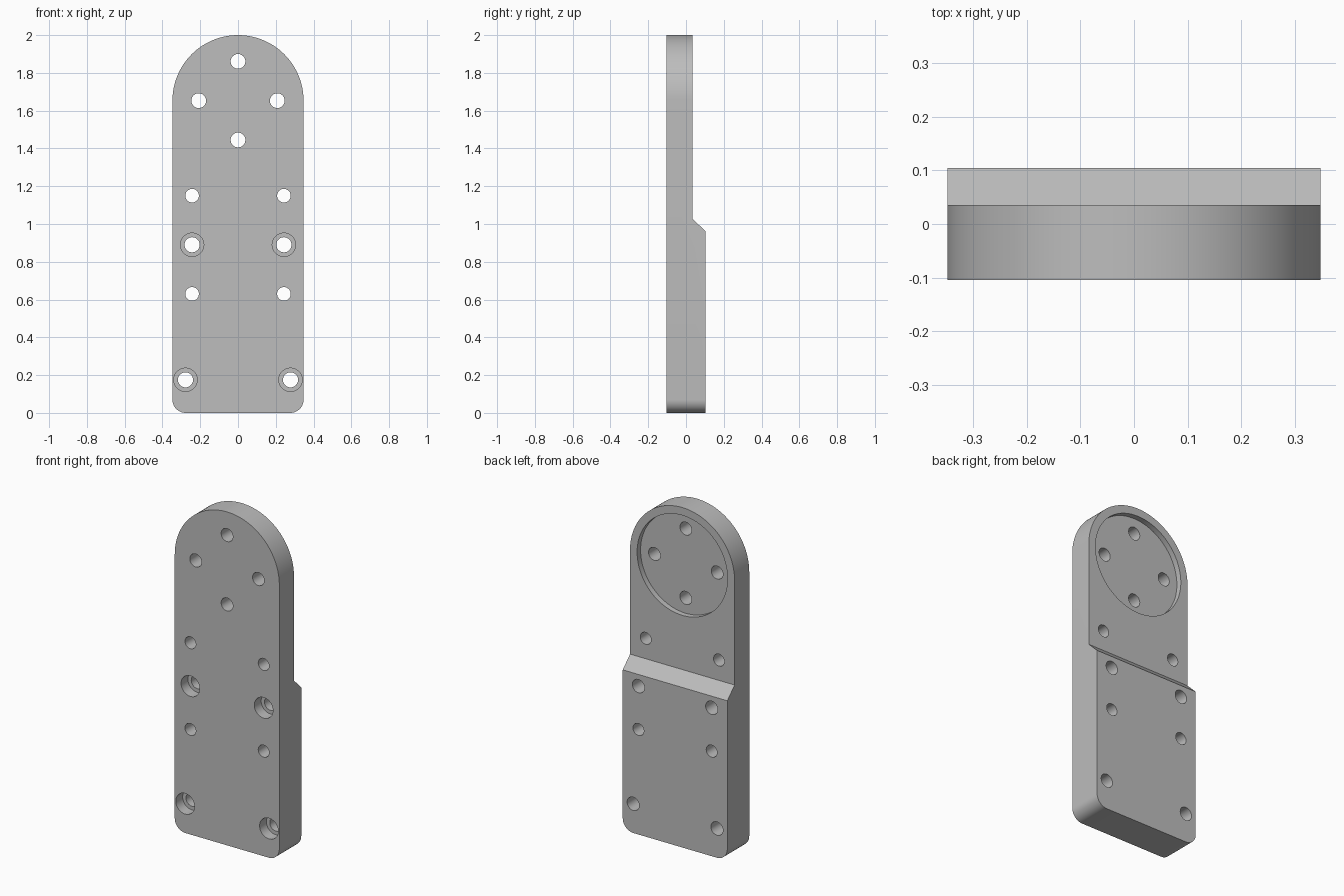
import bpy, bmesh
from math import sin, cos, pi, radians

cube = bpy.data.objects.get("Cube")
if cube:
    bpy.data.objects.remove(cube, do_unlink=True)

HALF_W, FRONT, BACK, STEP_Y = 0.347, -0.104, 0.104, 0.035
HEAD_Z = 2 - HALF_W
CORNER = 0.07

grey = bpy.data.materials.new("machined_grey")
grey.use_nodes = True
colour = (0.51, 0.51, 0.51, 1)
grey.diffuse_color = colour
grey.node_tree.nodes["Principled BSDF"].inputs["Base Color"].default_value = colour


def finish(bm, name):
    bmesh.ops.recalc_face_normals(bm, faces=bm.faces)
    mesh = bpy.data.meshes.new(name)
    bm.to_mesh(mesh)
    bm.free()
    mesh.materials.append(grey)
    obj = bpy.data.objects.new(name, mesh)
    bpy.context.collection.objects.link(obj)
    return obj


def arc(cx, cz, r, start, end, n):
    angles = [radians(start + (end - start) * i / n) for i in range(n + 1)]
    return [(cx + r * cos(a), cz + r * sin(a)) for a in angles]


def prism(name, points, offset):
    bm = bmesh.new()
    face = bm.faces.new([bm.verts.new(p) for p in points])
    new = bmesh.ops.extrude_face_region(bm, geom=[face])["geom"]
    verts = [g for g in new if isinstance(g, bmesh.types.BMVert)]
    bmesh.ops.translate(bm, verts=verts, vec=offset)
    return finish(bm, name)


def drill(bm, x, z, steps, sides=48):
    """Add a round cutter along y from (y, radius) steps."""
    rings = [[bm.verts.new((x + r * cos(2 * pi * i / sides), y,
                            z + r * sin(2 * pi * i / sides)))
              for i in range(sides)] for y, r in steps]
    for a, b in zip(rings, rings[1:]):
        for i in range(sides):
            j = (i + 1) % sides
            bm.faces.new((a[i], a[j], b[j], b[i]))
    bm.faces.new(rings[0])
    bm.faces.new(rings[-1])


def boolean(target, cutter, operation):
    cutter.hide_render = True
    mod = target.modifiers.new(operation.lower(), "BOOLEAN")
    mod.operation, mod.solver, mod.object = operation, "EXACT", cutter
    bpy.context.view_layer.objects.active = target
    bpy.ops.object.modifier_apply(modifier=mod.name)
    bpy.data.objects.remove(cutter, do_unlink=True)


# Plate outline: round head, small rounded bottom corners
inner = HALF_W - CORNER
outline = (arc(0, HEAD_Z, HALF_W, 0, 180, 64)
           + arc(-inner, CORNER, CORNER, 180, 270, 12)
           + arc(inner, CORNER, CORNER, 270, 360, 12))
plate = prism("mounting_plate", [(x, FRONT, z) for x, z in outline],
              (0, BACK - FRONT, 0))

# Side profile: thick foot, bevelled step, thinner head
side = [(-0.3, -0.1), (BACK, -0.1), (BACK, 0.96), (STEP_Y, 1.028),
        (STEP_Y, 2.1), (-0.3, 2.1)]
boolean(plate, prism("step_profile", [(-1, y, z) for y, z in side], (2, 0, 0)),
        "INTERSECT")

# Round recess in the back of the head, cut before its bolt holes
bm = bmesh.new()
drill(bm, 0, HEAD_Z, [(STEP_Y - 0.033, 0.3), (0.3, 0.3)], 96)
boolean(plate, finish(bm, "recess_cutter"), "DIFFERENCE")

# Through holes and counterbored holes
bm = bmesh.new()
for i in range(4):
    a = i * pi / 2
    drill(bm, 0.208 * cos(a), HEAD_Z + 0.208 * sin(a), [(-0.3, 0.039), (0.3, 0.039)])
for s in (-1, 1):
    for z in (0.63, 1.15):
        drill(bm, s * 0.243, z, [(-0.3, 0.036), (0.3, 0.036)])
    for x, z in ((0.243, 0.89), (0.278, 0.175)):
        bore = FRONT + 0.065
        drill(bm, s * x, z, [(-0.3, 0.062), (bore, 0.062), (bore, 0.04), (0.3, 0.04)])
boolean(plate, finish(bm, "hole_cutter"), "DIFFERENCE")

bpy.ops.object.select_all(action="DESELECT")
plate.select_set(True)
bpy.context.view_layer.objects.active = plate
bpy.ops.object.shade_smooth_by_angle(angle=radians(30))
